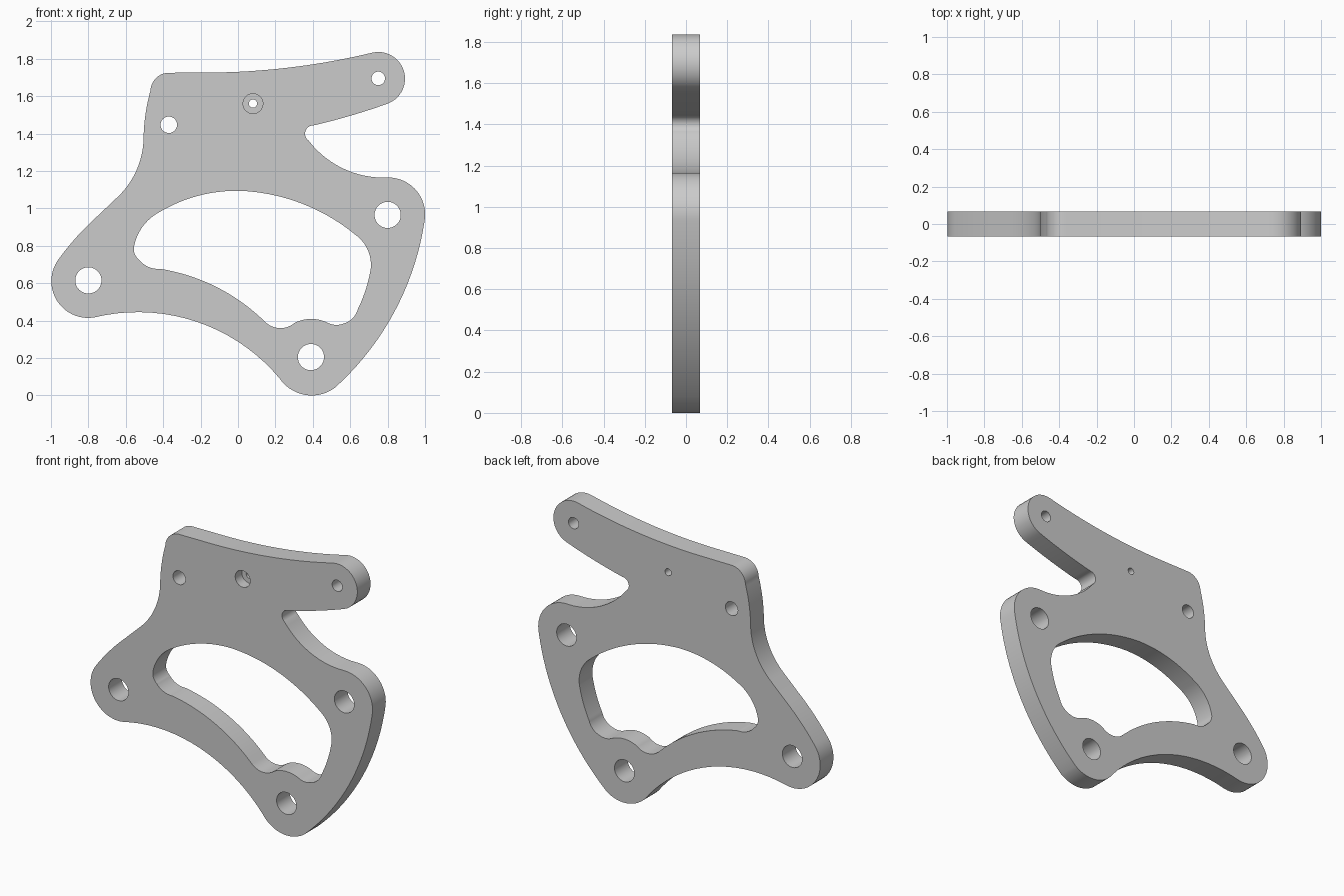
import bpy, bmesh, math
from mathutils import Vector

HALF = 0.067  # half the plate thickness

cube = bpy.data.objects.get("Cube")
if cube:
    bpy.data.objects.remove(cube, do_unlink=True)


def arc(a, m, b, steps=18):
    """Points from a towards b (b excluded) on the circle through a, m, b."""
    a, m, b = Vector(a), Vector(m), Vector(b)
    u, v = m - a, b - a
    d = 2 * u.cross(v)
    if abs(d) < 1e-4:
        return [a, m]
    c = a + Vector((v.y * u.length_squared - u.y * v.length_squared,
                    u.x * v.length_squared - v.x * u.length_squared)) / d
    start = math.atan2(a.y - c.y, a.x - c.x)
    sweep_m = (math.atan2(m.y - c.y, m.x - c.x) - start) % math.tau
    sweep = (math.atan2(b.y - c.y, b.x - c.x) - start) % math.tau
    if sweep_m > sweep:
        sweep -= math.tau
    r = (a - c).length
    return [c + r * Vector((math.cos(start + sweep * i / steps),
                            math.sin(start + sweep * i / steps))) for i in range(steps)]


def outline(path):
    """Closed loop from alternating end points and arc mid points; None makes a line."""
    pts = []
    for i in range(0, len(path), 2):
        a, m, b = path[i], path[i + 1], path[(i + 2) % len(path)]
        pts += arc(a, m, b) if m else [Vector(a)]
    return pts


def circle(x, z, r, n=48):
    return [Vector((x + r * math.cos(math.tau * i / n),
                    z + r * math.sin(math.tau * i / n))) for i in range(n)]


def prism(name, pts, y0, y1):
    bm = bmesh.new()
    face = bm.faces.new([bm.verts.new((p.x, y0, p.y)) for p in pts])
    ext = bmesh.ops.extrude_face_region(bm, geom=[face])["geom"]
    bmesh.ops.translate(bm, vec=(0, y1 - y0, 0),
                        verts=[g for g in ext if isinstance(g, bmesh.types.BMVert)])
    bmesh.ops.recalc_face_normals(bm, faces=bm.faces)
    mesh = bpy.data.meshes.new(name)
    bm.to_mesh(mesh)
    bm.free()
    ob = bpy.data.objects.new(name, mesh)
    bpy.context.collection.objects.link(ob)
    return ob


# Plate outline, counter-clockwise from the bottom boss
plate = prism("bracket_plate", outline([
    (0.223, 0.09), (0.39, 0.0), (0.517, 0.04),         # bottom boss
    (0.806, 0.393), (0.997, 0.93),                     # long right edge
    (0.945, 1.105), (0.81, 1.165), None,               # right boss
    (0.757, 1.165), (0.49, 1.255), (0.378, 1.362),     # throat under the arm
    (0.36, 1.41), (0.405, 1.444), (0.6, 1.495),        # notch and arm underside
    (0.80, 1.56), (0.893, 1.695), (0.72, 1.833),       # arm tip
    (0.33, 1.76), (-0.2, 1.726), None,                 # top edge
    (-0.365, 1.725), (-0.437, 1.698), (-0.468, 1.63),  # top corner
    (-0.495, 1.5), (-0.505, 1.37),                     # left edge
    (-0.54, 1.21), (-0.65, 1.055), None,
    (-0.75, 0.96), (-0.872, 0.837), (-0.965, 0.72),    # left shoulder
    (-0.964, 0.50), (-0.765, 0.418),                   # left boss
    (-0.204, 0.388),                                   # lower edge
]), -HALF, HALF)

# Large window
window = outline([
    (-0.557, 0.79), (-0.515, 0.895), (-0.42, 0.98),
    (-0.21, 1.068), (0.01, 1.094), (0.33, 1.03), (0.63, 0.857),
    (0.695, 0.775), (0.71, 0.68), (0.69, 0.59), (0.64, 0.46),
    (0.61, 0.41), (0.56, 0.383), (0.523, 0.377), (0.48, 0.388),
    (0.394, 0.409), (0.303, 0.388), (0.22, 0.36), (0.145, 0.393),
    (-0.10, 0.572), (-0.418, 0.677), (-0.485, 0.69), (-0.53, 0.727),
    (-0.552, 0.757),
])
cutters = [prism("window_cutter", window, -0.2, 0.2)]

# Through holes: three mounting holes, arm hole, upper left hole, small pin hole
for x, z, r in [(-0.8, 0.615, 0.07), (0.39, 0.205, 0.07), (0.8, 0.965, 0.07),
                (0.75, 1.695, 0.036), (-0.37, 1.447, 0.044), (0.08, 1.56, 0.022)]:
    cutters.append(prism("hole_cutter", circle(x, z, r), -0.2, 0.2))

# Counterbore on the front of the pin hole
cutters.append(prism("counterbore_cutter", circle(0.08, 1.56, 0.053), -0.2, 0.0))

bpy.ops.object.select_all(action='DESELECT')
bpy.context.view_layer.objects.active = plate
plate.select_set(True)
for cutter in cutters:
    cutter.hide_render = True
    mod = plate.modifiers.new("cut", 'BOOLEAN')
    mod.operation, mod.solver, mod.object = 'DIFFERENCE', 'EXACT', cutter
    bpy.ops.object.modifier_apply(modifier=mod.name)
    bpy.data.objects.remove(cutter, do_unlink=True)

bpy.ops.object.shade_smooth_by_angle(angle=math.radians(30))
